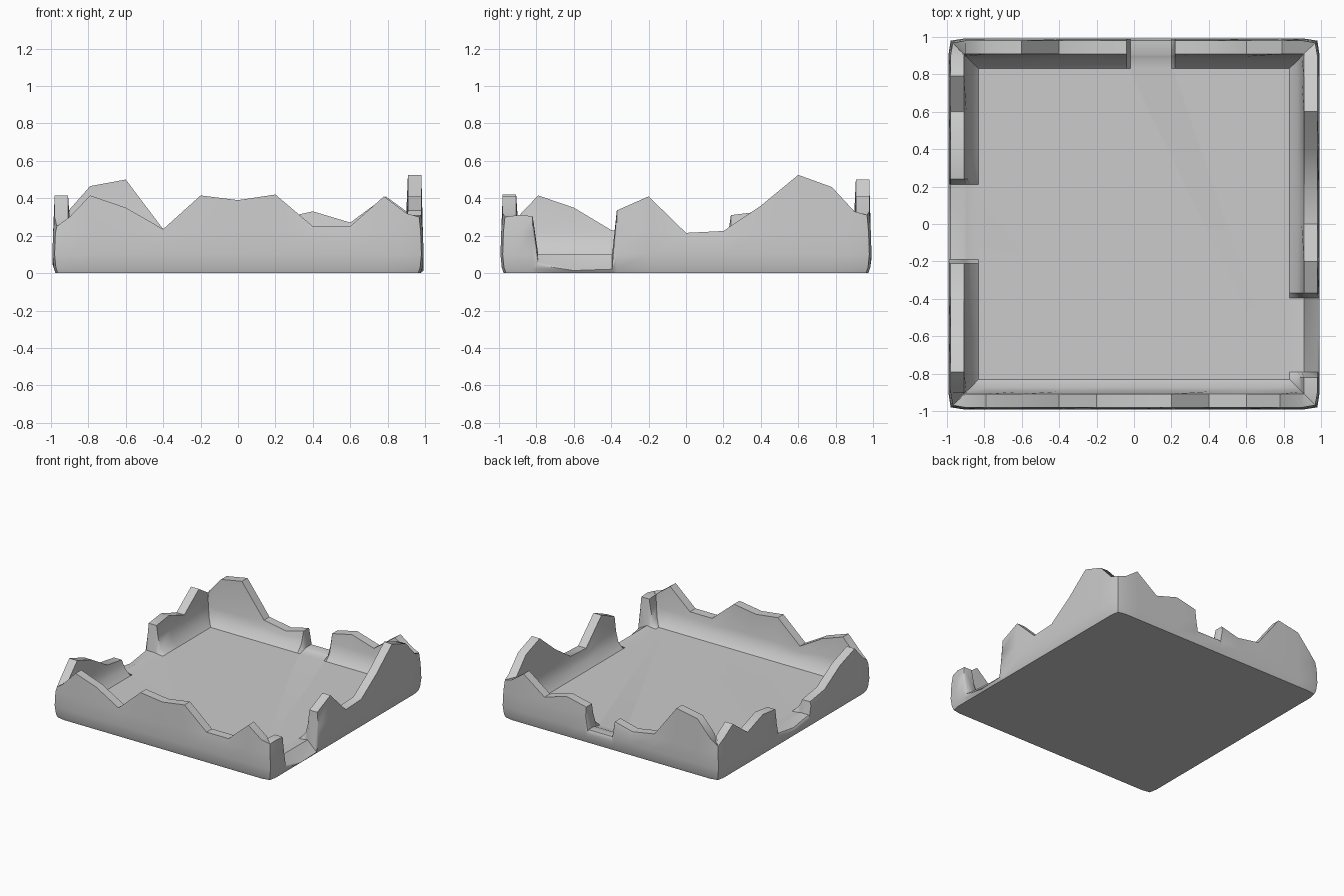
import bpy, bmesh

if "Cube" in bpy.data.objects:
    bpy.data.objects.remove(bpy.data.objects["Cube"])

# Wall-top heights along each side: (position along side, height)
FRONT = [(-1, .25), (-.9, .3), (-.79, .415), (-.6, .35), (-.4, .235), (-.2, .415), (0, .39),
         (.2, .42), (.4, .25), (.6, .25), (.78, .41), (.9, .32)]
RIGHT = [(-1, .30), (-.9, .31), (-.82, .305), (-.79, .06), (-.6, .02), (-.395, .03), (-.37, .335),
         (-.2, .41), (0, .215), (.2, .225), (.4, .36), (.6, .525), (.78, .46), (.9, .33)]
BACK = [(1, .31), (.9, .33), (.79, .41), (.6, .27), (.4, .33), (.22, .29), (.2, .11), (-.02, .11),
        (-.04, .24), (-.2, .2), (-.4, .235), (-.6, .5), (-.79, .465), (-.9, .34)]
LEFT = [(1, .28), (.9, .33), (.79, .40), (.6, .26), (.4, .33), (.24, .31), (.21, .1), (0, .07),
        (-.19, .1), (-.21, .2), (-.4, .23), (-.6, .35), (-.79, .415), (-.9, .3)]
FLOOR = .09

stations = ([(s, -1, h) for s, h in FRONT] + [(1, s, h) for s, h in RIGHT]
            + [(s, 1, h) for s, h in BACK] + [(-1, s, h) for s, h in LEFT])


def clamp(v, d):
    return max(-d, min(d, v))


def section(h):
    """Wall cross-section as (distance from centre, z), outside to inside."""
    hi = max(h, FLOOR + .01)
    return [(.975, 0), (.985, min(.03, h * .4)), (.992, min(.1, h * .7)), (.988, min(.22, h * .85)),
            (.98, h), (.908, hi), (.895, min(.22, FLOOR + (hi - FLOOR) * .7)),
            (.875, min(.14, FLOOR + (hi - FLOOR) * .4)), (.83, FLOOR)]


# Loft the section round the square, then close floor and underside
bm = bmesh.new()
columns = []
for x, y, h in stations:
    corner = abs(x) == 1 and abs(y) == 1
    col = []
    for i, (d, z) in enumerate(section(h)):
        if corner and i < 5:
            d -= .012
        col.append(bm.verts.new((clamp(x, d), clamp(y, d), z)))
    columns.append(col)
n = len(columns)
for i in range(n):
    a, b = columns[i], columns[(i + 1) % n]
    for j in range(len(a) - 1):
        bm.faces.new((a[j], b[j], b[j + 1], a[j + 1]))
bm.faces.new([c[0] for c in reversed(columns)])
bm.faces.new([c[-1] for c in columns])
bmesh.ops.remove_doubles(bm, verts=bm.verts, dist=.0005)
bmesh.ops.recalc_face_normals(bm, faces=bm.faces)

mesh = bpy.data.meshes.new("ruined_wall_base")
bm.to_mesh(mesh)
bm.free()
obj = bpy.data.objects.new("ruined_wall_base", mesh)
bpy.context.collection.objects.link(obj)

# Smooth weathered surfaces, crisp broken edges
bpy.context.view_layer.objects.active = obj
obj.select_set(True)
bpy.ops.object.shade_smooth_by_angle(angle=.7)
